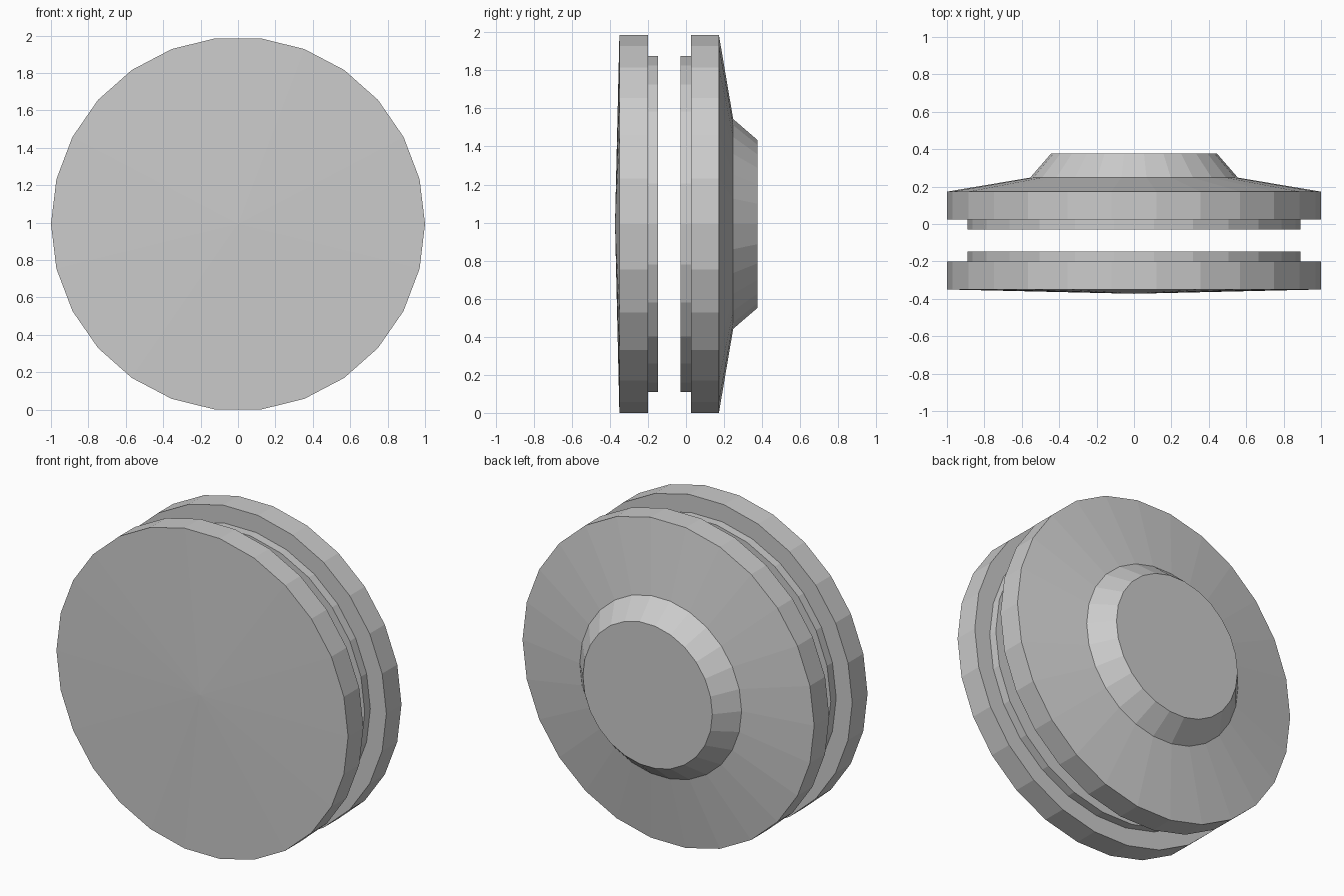
import bpy, bmesh
from math import cos, sin, pi

if "Cube" in bpy.data.objects:
    bpy.data.objects.remove(bpy.data.objects["Cube"])

SIDES = 26
CENTRE_Z = cos(pi / SIDES)   # flat edge rests on the ground


def lathe(name, profile):
    """Spin (radius, y) points about the y axis; radius 0 makes a pole, open ends are capped."""
    bm = bmesh.new()
    rings = []
    for r, y in profile:
        if r == 0:
            rings.append([bm.verts.new((0, y, CENTRE_Z))] * SIDES)
        else:
            rings.append([bm.verts.new((r * cos(2 * pi * i / SIDES), y,
                                        CENTRE_Z + r * sin(2 * pi * i / SIDES)))
                          for i in range(SIDES)])
    for a, b in zip(rings, rings[1:]):
        for i in range(SIDES):
            j = (i + 1) % SIDES
            bm.faces.new(list(dict.fromkeys((a[i], a[j], b[j], b[i]))))
    for ring, (r, _) in ((rings[0], profile[0]), (rings[-1], profile[-1])):
        if r:
            bm.faces.new(ring)
    bmesh.ops.recalc_face_normals(bm, faces=bm.faces)
    mesh = bpy.data.meshes.new(name)
    bm.to_mesh(mesh)
    bm.free()
    obj = bpy.data.objects.new(name, mesh)
    bpy.context.collection.objects.link(obj)
    return obj


# Front disc: shallow cone face, rim, stepped inner lip
lathe("front_disc", [(0, -0.373), (1, -0.35), (1, -0.20), (0.89, -0.20), (0.89, -0.147)])

# Rear disc: stepped inner lip, rim, sloped back and tapered boss
lathe("rear_disc", [(0.89, -0.03), (0.89, 0.025), (1, 0.025), (1, 0.173),
                    (0.555, 0.248), (0.444, 0.376)])
